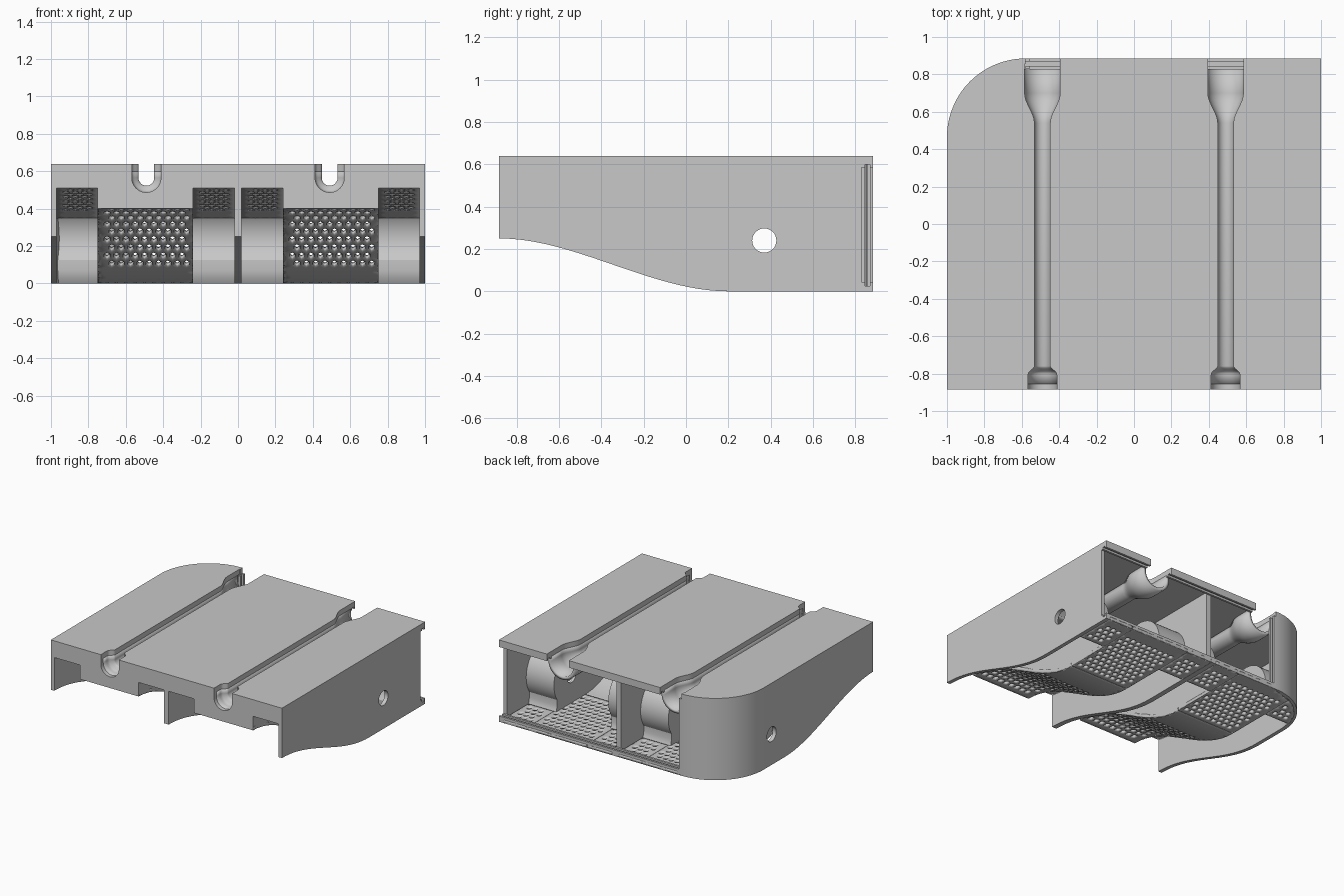
import bpy, bmesh, math
from mathutils import Vector

cube = bpy.data.objects.get("Cube")
if cube:
    bpy.data.objects.remove(cube)

grey = bpy.data.materials.new("plain_grey")
grey.use_nodes = True
tone = (0.58, 0.58, 0.58, 1)
grey.diffuse_color = tone
grey.node_tree.nodes["Principled BSDF"].inputs["Base Color"].default_value = tone

FRONT, BACK, TOP, SKIN = -0.885, 0.885, 0.64, 0.04
PANEL = 0.83                      # where the sliding panel slot begins
AXLE_Y, AXLE_Z, WELL_R = 0.37, 0.24, 0.2
CORNER = Vector((-0.58, 0.465))   # centre of the rounded rear corner
GROOVE_X, GROOVE_Z = 0.49, 0.565
made = []


def finish(name, bm, recalc=True):
    if recalc:
        bmesh.ops.recalc_face_normals(bm, faces=bm.faces[:])
    mesh = bpy.data.meshes.new(name)
    bm.to_mesh(mesh)
    bm.free()
    mesh.materials.append(grey)
    ob = bpy.data.objects.new(name, mesh)
    bpy.context.collection.objects.link(ob)
    made.append(ob)
    return ob


def prism(name, outline, axis, a, b):
    """Extrude a flat outline along one axis from a to b."""
    place = {"x": lambda p, d: (d, p[0], p[1]),
             "y": lambda p, d: (p[0], d, p[1]),
             "z": lambda p, d: (p[0], p[1], d)}[axis]
    bm = bmesh.new()
    face = bm.faces.new([bm.verts.new(place(p, a)) for p in outline])
    ext = bmesh.ops.extrude_face_region(bm, geom=[face])
    shift = Vector(place((0, 0), b - a))
    for v in ext["geom"]:
        if isinstance(v, bmesh.types.BMVert):
            v.co += shift
    return finish(name, bm)


def box(name, x0, x1, y0, y1, z0, z1):
    return prism(name, [(x0, y0), (x1, y0), (x1, y1), (x0, y1)], "z", z0, z1)


def arc(cx, cy, r, a0, a1, n=20):
    steps = [math.radians(a0 + (a1 - a0) * i / n) for i in range(n + 1)]
    return [(cx + r * math.cos(t), cy + r * math.sin(t)) for t in steps]


def sweep(y, drop):
    """S-shaped underside, falling from drop at the front to zero."""
    t = min(max((y - FRONT) / 1.085, 0), 1)
    return drop * (1 - t * t * (3 - 2 * t))


def side_line(y):
    return sweep(y, 0.25)


def middle_line(y):
    return sweep(y, 0.40)


def wheel_line(y):
    return 0.51 - 0.16 * (y - FRONT) / (0.2 - FRONT)


def flat_line(y):
    return 0


def run(fn, y0, y1, n=24):
    ys = [y0 + (y1 - y0) * i / n for i in range(n + 1)]
    return [(y, fn(y)) for y in ys]


def housing(r):
    """Wheel housing profile: flared foot, narrow waist, round top."""
    foot = [(AXLE_Y + 0.95 * r, 0), (AXLE_Y + 0.86 * r, 0.03), (AXLE_Y + 0.82 * r, 0.07)]
    return foot + arc(AXLE_Y, AXLE_Z, r, -35, 146.6, 28)


# Perforated floor sheets on a hexagonal lattice, pierced only above a given height
def perforated(name, x0, x1, y0, y1, height, py=0.055, low=-1):
    px = 0.05
    bm, seen = bmesh.new(), {}

    def beyond_corner(p, r):
        off = p - CORNER
        return off.x < 0 < off.y and off.length > r

    def vert(x, y):
        p = Vector((min(max(x, x0), x1), min(max(y, y0), y1)))
        if beyond_corner(p, 0.4):
            p = CORNER + (p - CORNER).normalized() * 0.4
        key = (round(p.x, 4), round(p.y, 4))
        if key not in seen:
            seen[key] = bm.verts.new((p.x, p.y, height(p.y)))
        return seen[key]

    def face(vs):
        vs = list(dict.fromkeys(vs))
        if len(vs) > 2 and not bm.faces.get(vs):
            f = bm.faces.new(vs)
            f.normal_update()
            if f.calc_area() < 3e-5 or f.normal.z < 0.1:
                bm.faces.remove(f)

    hexagon = [(0.5, -1 / 3), (0.5, 1 / 3), (0, 2 / 3),
               (-0.5, 1 / 3), (-0.5, -1 / 3), (0, -2 / 3)]
    for j in range(int((y1 - y0) / py) + 2):
        for i in range(int((x1 - x0) / px) + 3):
            cx, cy = x0 + (i - 0.5 * (j % 2)) * px, y0 + j * py
            centre = Vector((cx, cy))
            if beyond_corner(centre, 0.41):
                continue
            rim = [vert(cx + u * px, cy + v * py) for u, v in hexagon]
            if (x0 + px * 0.6 < cx < x1 - px * 0.6 and height(cy) > low and
                    y0 + py * 0.7 < cy < min(y1, PANEL) - py * 0.7 and
                    not beyond_corner(centre, 0.36)):
                hole = [vert(cx + u * px * 0.64, cy + v * py * 0.64) for u, v in hexagon]
                for k in range(6):
                    n = (k + 1) % 6
                    face([rim[k], rim[n], hole[n], hole[k]])
            else:
                face(rim)
    stray = [v for v in bm.verts if not v.link_faces]
    bmesh.ops.delete(bm, geom=stray, context="VERTS")
    ob = finish(name, bm, recalc=False)
    mod = ob.modifiers.new("thickness", "SOLIDIFY")
    mod.thickness, mod.offset = 0.025, 1


drilled = []
for s, tag in ((1, "left"), (-1, "right")):
    def span(a, b):
        return sorted((s * a, s * b))

    perforated(tag + "_middle_slope", *span(0.24, 0.75), FRONT, 0.2, middle_line, 0.08, 0.09)
    perforated(tag + "_middle_floor", *span(0.24, 0.75), 0.2, BACK, flat_line)
    for part, a, b, wall in (("inner", 0.02, 0.24, 0.24), ("outer", 0.75, 0.97, 0.75)):
        label = f"{tag}_{part}"
        perforated(label + "_wheel_floor", *span(a, b), FRONT, 0.21, wheel_line, 0.08, 0.39)
        perforated(label + "_rear_floor", *span(a, b), 0.56, BACK, flat_line)
        # Curved wheel housing and the wall beside it
        outer = housing(WELL_R + 0.02)
        prism(label + "_wheel_housing", housing(WELL_R) + outer[::-1], "x", *span(a, b))
        edge = run(middle_line, FRONT, 0.57) + outer + [(FRONT, 0.53)]
        thick = 0.02 if part == "inner" else -0.02
        drilled.append(prism(label + "_housing_wall", edge, "x", *span(wall, wall + thick)))

    # Front wall with a stepped lower edge and a rounded notch
    notch = arc(GROOVE_X, GROOVE_Z, 0.078, 0, -180)
    face = [(0, 0.51), (0.24, 0.51), (0.24, 0.40), (0.75, 0.40), (0.75, 0.51), (1, 0.51),
            (1, TOP), (GROOVE_X + 0.078, TOP)] + notch + [(GROOVE_X - 0.078, TOP), (0, TOP)]
    prism(tag + "_front_wall", [(s * x, z) for x, z in face], "y", FRONT, FRONT + 0.03)

# Upright walls
for name, x0, x1, rear in (("left_wall", 0.97, 1, PANEL),
                           ("right_wall", -1, -0.97, CORNER.y),
                           ("divider", -0.02, 0.02, PANEL)):
    outline = run(side_line, FRONT, 0.2) + [(rear, 0), (rear, TOP), (FRONT, TOP)]
    drilled.append(prism(name, outline, "x", x0, x1))
prism("rounded_corner_wall", arc(*CORNER, 0.42, 180, 90, 32) + arc(*CORNER, 0.39, 90, 180, 32),
      "z", 0, TOP)

# Axle hole through every upright wall
bore = prism("axle_bore", arc(AXLE_Y, AXLE_Z, 0.057, 0, 348.75, 31), "x", -1.2, 1.2)
bore.hide_render = True
for ob in drilled:
    mod = ob.modifiers.new("axle_hole", "BOOLEAN")
    mod.object, mod.operation, mod.solver = bore, "DIFFERENCE", "EXACT"
    bpy.context.view_layer.objects.active = ob
    bpy.ops.object.modifier_apply(modifier=mod.name)
made.remove(bore)
bpy.data.objects.remove(bore)

# Groove radius along the depth: wide ends with eased tapers
stations = [(FRONT, 0.078), (-0.81, 0.078)]
for y0, y1, r0, r1 in ((-0.8, -0.76, 0.075, 0.042), (0.54, 0.7, 0.042, 0.095)):
    for i in range(9):
        t = i / 8
        stations.append((y0 + (y1 - y0) * t, r0 + (r1 - r0) * t * t * (3 - 2 * t)))
stations.append((PANEL, 0.095))

# Rounded troughs hanging below the top plate, behind the front wall
for s, tag in ((1, "left"), (-1, "right")):
    bm, rows = bmesh.new(), []
    cx = s * GROOVE_X
    for y, r in [(FRONT + 0.03, 0.078)] + stations[1:]:
        ushape = [(cx + r, TOP - SKIN)] + arc(cx, GROOVE_Z, r, 0, -180, 24) + [(cx - r, TOP - SKIN)]
        rows.append([bm.verts.new((x, y, z)) for x, z in ushape])
    for r0, r1 in zip(rows, rows[1:]):
        for k in range(len(r0) - 1):
            bm.faces.new([r0[k], r0[k + 1], r1[k + 1], r1[k]])
    bm.normal_update()
    bm.faces.ensure_lookup_table()
    if bm.faces[len(rows[0]) // 2].normal.z < 0:
        bmesh.ops.reverse_faces(bm, faces=bm.faces[:])
    trough = finish(tag + "_groove", bm, recalc=False)
    mod = trough.modifiers.new("thickness", "SOLIDIFY")
    mod.thickness, mod.offset = 0.025, -1

# Top plate in three strips that follow the grooves
edge = stations + [(BACK, 0.095)]
left_in = [(GROOVE_X - r, y) for y, r in edge]
left_out = [(GROOVE_X + r, y) for y, r in edge]
right_in = [(-x, y) for x, y in left_in]
right_out = [(-x, y) for x, y in left_out]
corner = arc(*CORNER, 0.42, 180, 91, 32)
prism("top_middle", right_in + left_in[::-1], "z", TOP - SKIN, TOP)
prism("top_left", left_out + [(1, BACK), (1, FRONT)], "z", TOP - SKIN, TOP)
prism("top_right", [(-1, FRONT)] + corner + right_out[::-1], "z", TOP - SKIN, TOP)

# Double rails that hold a sliding rear panel
for k, y in enumerate((PANEL, BACK - 0.016)):
    box(f"lower_rail_{k}", CORNER.x, 1, y, y + 0.016, 0, 0.045)
    box(f"upper_rail_middle_{k}", -0.395, 0.395, y, y + 0.016, 0.585, 0.605)
    box(f"upper_rail_left_{k}", 0.585, 1, y, y + 0.016, 0.585, 0.605)
    box(f"stop_rail_{k}", CORNER.x, -0.56, y, y + 0.016, 0, 0.6)
box("rear_sill", CORNER.x, 1, PANEL, BACK, 0, 0.025)

# Smooth curved parts, keep edges crisp
bpy.ops.object.select_all(action="DESELECT")
for ob in made:
    ob.select_set(True)
bpy.context.view_layer.objects.active = made[0]
bpy.ops.object.shade_smooth_by_angle(angle=math.radians(30))
